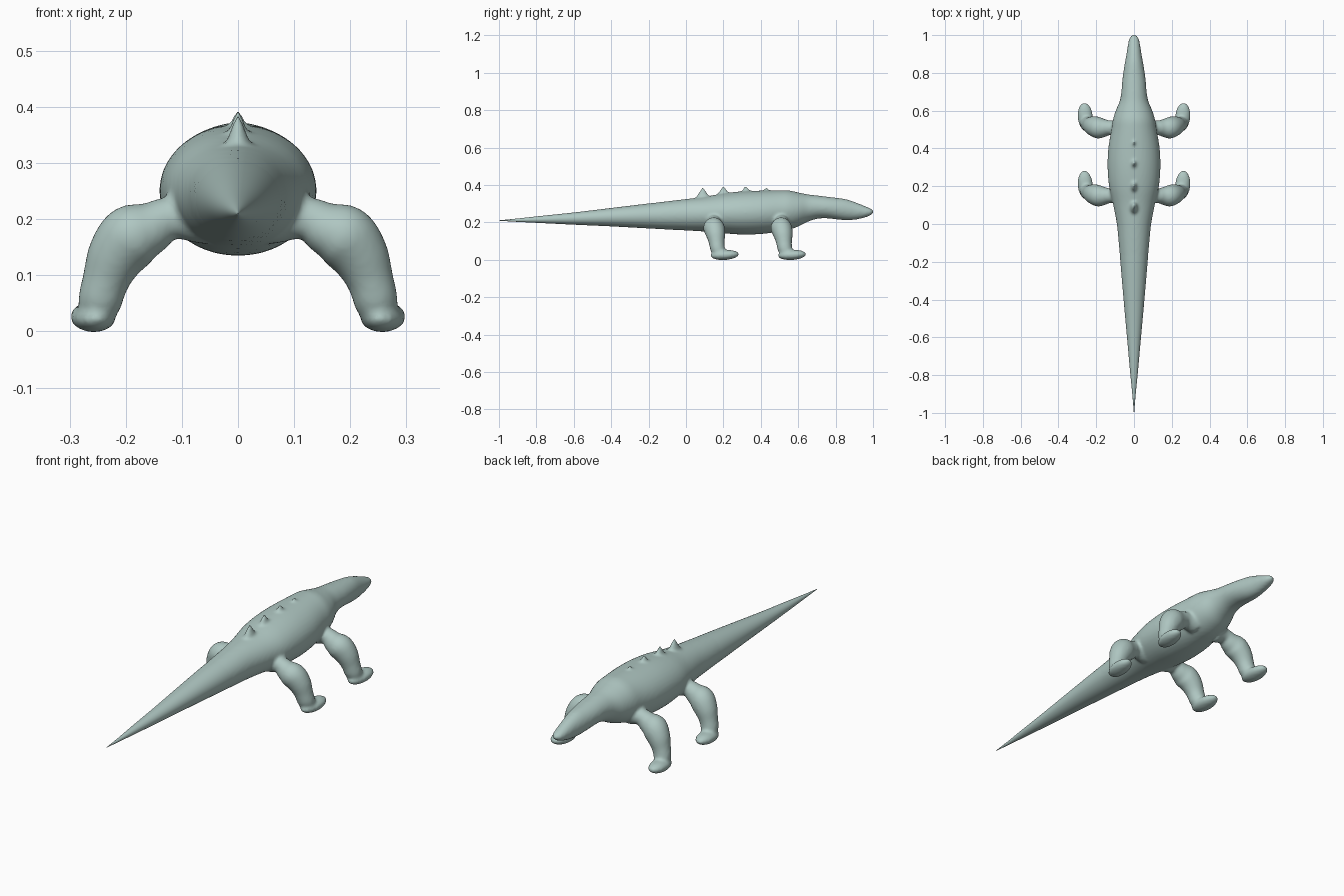
import bpy, bmesh, math
from mathutils import Vector, Matrix

if "Cube" in bpy.data.objects:
    bpy.data.objects.remove(bpy.data.objects["Cube"])

skin = bpy.data.materials.new("pale_sage_skin")
skin.diffuse_color = (0.43, 0.57, 0.54, 1)
skin.use_nodes = True
skin.node_tree.nodes["Principled BSDF"].inputs["Base Color"].default_value = skin.diffuse_color


def smooth_rows(rows, steps=5):
    """Resample rows of numbers with a Catmull-Rom spline."""
    p = [Vector(r) for r in rows]
    p = [2 * p[0] - p[1]] + p + [2 * p[-1] - p[-2]]
    out = []
    for a, b, c, d in zip(p, p[1:], p[2:], p[3:]):
        for i in range(steps):
            t = i / steps
            out.append(0.5 * (2 * b + (c - a) * t + (2 * a - 5 * b + 4 * c - d) * t * t
                              + (3 * b - a - 3 * c + d) * t ** 3))
    return out + [p[-2]]


def loft(bm, rings):
    """Skin a list of point rings and cap both ends."""
    rings = [[bm.verts.new(co) for co in r] for r in rings]
    n = len(rings[0])
    for a, b in zip(rings, rings[1:]):
        for i in range(n):
            bm.faces.new((a[i], a[(i + 1) % n], b[(i + 1) % n], b[i]))
    bm.faces.new(rings[0])
    bm.faces.new(rings[-1])


def trunk_rings(rows, n=40):
    """Upright ellipses from rows of y, half width, top, bottom."""
    rings = []
    for y, w, top, bot in rows:
        c, h = (top + bot) / 2, (top - bot) / 2
        rings.append([(w * math.cos(2 * math.pi * i / n), y,
                       c + h * math.sin(2 * math.pi * i / n)) for i in range(n)])
    return rings


def leg_rings(rows, side, n=24):
    """Round sections square to the path, rows of x, y, z, radius."""
    pts = [Vector((r[0] * side, r[1], r[2])) for r in rows]
    fwd = Vector((0, 1, 0))
    rings = []
    for k, r in enumerate(rows):
        t = pts[min(k + 1, len(pts) - 1)] - pts[max(k - 1, 0)]
        t.y = 0
        across = t.normalized().cross(fwd)
        rings.append([pts[k] + r[3] * (fwd * math.cos(2 * math.pi * i / n)
                      + across * math.sin(2 * math.pi * i / n)) for i in range(n)])
    return rings


def finish(bm, name):
    bmesh.ops.recalc_face_normals(bm, faces=bm.faces)
    me = bpy.data.meshes.new(name)
    bm.to_mesh(me)
    bm.free()
    me.materials.append(skin)
    for p in me.polygons:
        p.use_smooth = True
    ob = bpy.data.objects.new(name, me)
    bpy.context.collection.objects.link(ob)
    return ob


# Tail: long slender cone, set into the trunk
tail_rows = [(-1, .001, .211, .209), (-.9, .009, .221, .203), (-.8, .019, .232, .198),
             (-.6, .037, .253, .188), (-.4, .055, .277, .179), (-.2, .072, .301, .168),
             (-.1, .079, .311, .163)]
bm = bmesh.new()
loft(bm, trunk_rings(smooth_rows(tail_rows)))
finish(bm, "tail")

# Trunk, neck and head
trunk_rows = [(-.25, .067, .295, .171), (-.1, .081, .313, .162), (0, .091, .325, .157),
              (.1, .11, .337, .151), (.2, .132, .355, .142), (.3, .14, .366, .135),
              (.4, .136, .37, .138), (.5, .12, .372, .15), (.55, .112, .371, .16),
              (.6, .097, .36, .178), (.65, .076, .35, .203), (.7, .067, .344, .219),
              (.75, .063, .338, .222), (.8, .057, .332, .217), (.85, .049, .325, .212),
              (.9, .04, .31, .214), (.95, .032, .29, .224), (.985, .024, .275, .237),
              (1.002, .009, .265, .25)]
bm = bmesh.new()
loft(bm, trunk_rings(smooth_rows(trunk_rows)))

# Legs and feet: same leg at shoulder and hip, both sides
leg_path = [(.06, 0, .2, .045), (.12, 0, .203, .038), (.155, -.002, .185, .047),
            (.19, .0, .168, .058), (.218, .008, .133, .052), (.236, .014, .09, .042),
            (.247, .02, .05, .039), (.253, .026, .025, .03)]
for y in (.51, .15):
    for side in (1, -1):
        rows = [(r[0], r[1] + y, r[2], r[3]) for r in smooth_rows(leg_path, 4)]
        loft(bm, leg_rings(rows, side))
        foot = (Matrix.Translation((side * .258, y + .057, .026))
                @ Matrix.Rotation(-side * .08, 4, 'Z') @ Matrix.Rotation(.06, 4, 'X')
                @ Matrix.Diagonal((.041, .077, .027, 1)))
        bmesh.ops.create_uvsphere(bm, u_segments=24, v_segments=14, radius=1, matrix=foot)

# Low spines along the back
for y, peak in ((.09, .385), (.2, .393), (.32, .395), (.43, .387)):
    m = Matrix.Translation((0, y, peak - .04)) @ Matrix.Diagonal((.6, 1, 1, 1))
    bmesh.ops.create_cone(bm, cap_ends=True, segments=20, radius1=.055, radius2=.006,
                          depth=.08, matrix=m)

# Fuse everything into one soft skin
body = finish(bm, "body")
fuse = body.modifiers.new("fuse", 'REMESH')
fuse.mode = 'VOXEL'
fuse.voxel_size = .007
fuse.use_smooth_shade = True
soften = body.modifiers.new("soften", 'SMOOTH')
soften.factor = .5
soften.iterations = 8
